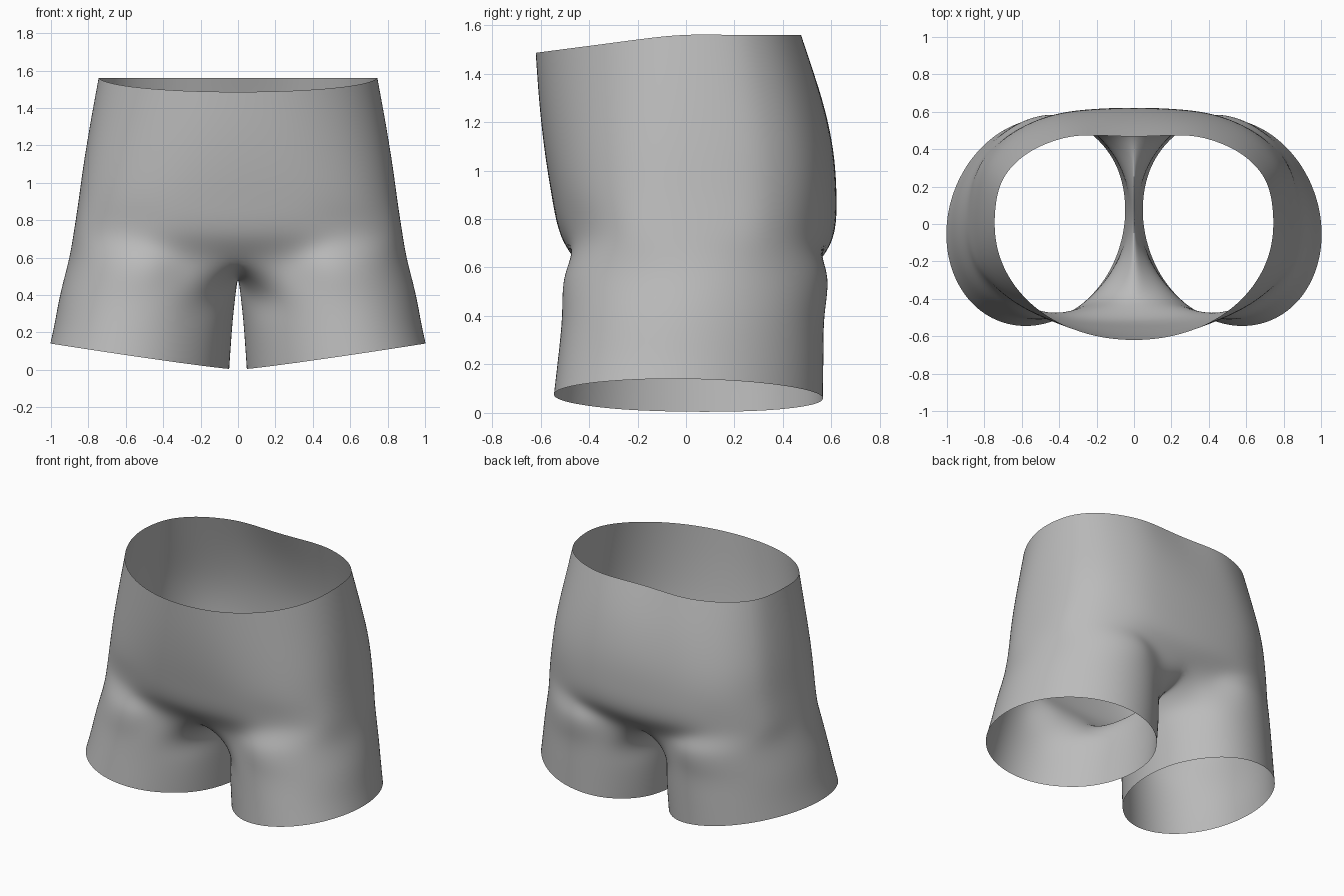
import bpy, bmesh, math
from mathutils import Vector

if "Cube" in bpy.data.objects:
    bpy.data.objects.remove(bpy.data.objects["Cube"])

M, K = 12, 3            # outer steps (front centre to back centre), inner-leg points
N = M + 1 + K           # points around one leg


def spow(v, p):
    return math.copysign(abs(v) ** p, v)


def torso_row(z, w, f, b, nf, nb, tilt, dip=0.0):
    """Half ring from front centre round the hip to back centre."""
    row = []
    for j in range(M + 1):
        t = math.pi * j / M
        front = t < math.pi / 2
        n, d = (nf, f) if front else (nb, b)
        x = w * abs(math.sin(t)) ** (2 / n)
        if j in (0, M):
            x = 0.0
        y = -d * spow(math.cos(t), 2 / n)
        if not front:
            y -= dip * math.exp(-(x / 0.2) ** 2)
        row.append(Vector((x, y, z - tilt * 0.13 * max(0, -0.05 - y))))
    return row


def leg_angle(j):
    if j <= M:
        return math.radians(-140 + 280 * j / M)
    return math.radians(140 + 80 * (j - M) / (K + 1))


def leg_row(z, xi, xo, f, b, skew):
    """Closed ring round one leg; z=None follows the slanted hem."""
    row = []
    for j in range(N):
        a = leg_angle(j)
        dy = (f + b) / 2 * math.sin(a)
        x = (xi + xo) / 2 + (xo - xi) / 2 * math.cos(a) - skew * dy
        zz = z
        if z is None:
            zz = 0.005 + 0.135 * max(0, (x - 0.05) / 0.95) ** 1.1
        row.append(Vector((x, (b - f) / 2 + dy, zz)))
    return row


# body from waist down to above the crotch
torso = [
    torso_row(1.56, 0.745, 0.62, 0.492, 2.05, 2.6, 1.0, 0.025),
    torso_row(1.33, 0.787, 0.605, 0.56, 2.15, 2.6, 0.7, 0.01),
    torso_row(1.10, 0.825, 0.582, 0.605, 2.3, 2.7, 0.4),
    torso_row(0.90, 0.853, 0.552, 0.62, 2.45, 2.7, 0.2),
    torso_row(0.72, 0.880, 0.512, 0.605, 2.6, 2.7, 0.0),
]
# crotch ring: leg shape outside, seam on the centre plane inside
crotch = leg_row(0.575, 0.0, 0.907, 0.50, 0.583, 0.05)
crotch[0] = Vector((0, -0.41, 0.575))
crotch[M] = Vector((0, 0.50, 0.57))
for i, (y, z) in enumerate([(0.31, 0.495), (0.05, 0.475), (-0.21, 0.495)]):
    crotch[M + 1 + i] = Vector((0, y, z))
# legs down to the hem
legs = [
    leg_row(0.41, 0.013, 0.947, 0.51, 0.571, 0.07),
    leg_row(0.25, 0.032, 0.977, 0.525, 0.567, 0.09),
    leg_row(None, 0.05, 1.0, 0.545, 0.565, 0.1),
]

bm = bmesh.new()
for side in (1, -1):
    rows = [[bm.verts.new((side * p.x, p.y, p.z)) for p in r]
            for r in torso + [crotch] + legs]
    for r, (a, b) in enumerate(zip(rows, rows[1:])):
        closed = r >= len(torso)
        for j in range(N if closed else M):
            k = (j + 1) % len(a) if closed else j + 1
            bm.faces.new((a[j], b[j], b[k], a[k]) if side > 0 else (a[k], b[k], b[j], a[j]))
bmesh.ops.remove_doubles(bm, verts=[v for v in bm.verts if abs(v.co.x) < 1e-5], dist=1e-4)
bmesh.ops.recalc_face_normals(bm, faces=bm.faces)
mesh = bpy.data.meshes.new("shorts")
bm.to_mesh(mesh)
bm.free()
shorts = bpy.data.objects.new("shorts", mesh)
bpy.context.scene.collection.objects.link(shorts)
for p in mesh.polygons:
    p.use_smooth = True
# normals should face outward
if sum(p.normal.x * p.center.x for p in mesh.polygons if abs(p.center.x) > 0.7) < 0:
    mesh.flip_normals()

sub = shorts.modifiers.new("smooth_cloth", 'SUBSURF')
sub.levels = sub.render_levels = 3

# nudge the cage so the smoothed surface passes through the planned points
target = [v.co.copy() for v in mesh.vertices]
for _ in range(4):
    mesh.update()
    shorts.update_tag()
    bpy.context.view_layer.update()
    ev = shorts.evaluated_get(bpy.context.evaluated_depsgraph_get())
    got = [ev.data.vertices[i].co.copy() for i in range(len(target))]
    if max((g - t).length for g, t in zip(got, target)) > 0.3:
        break
    for v, g, t in zip(mesh.vertices, got, target):
        v.co += (t - g) * 0.85
mesh.update()

cloth = bpy.data.materials.new("grey_cloth")
cloth.diffuse_color = (0.5, 0.5, 0.5, 1)
cloth.use_nodes = True
cloth.node_tree.nodes["Principled BSDF"].inputs["Base Color"].default_value = cloth.diffuse_color
mesh.materials.append(cloth)
